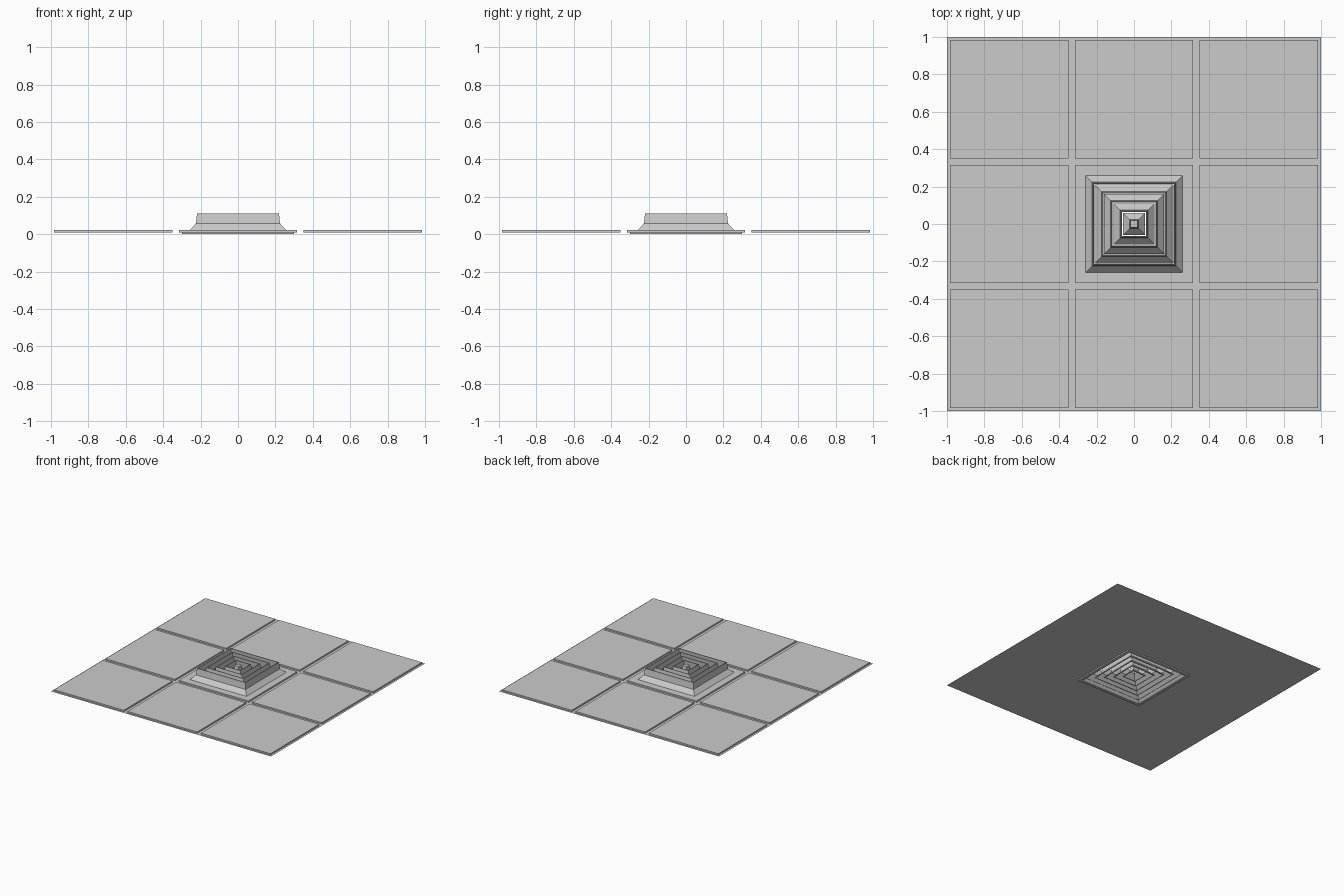
import bpy, bmesh

if "Cube" in bpy.data.objects:
    bpy.data.objects.remove(bpy.data.objects["Cube"])

PITCH = 2 / 3        # ceiling grid module
HALF_BAR = 0.0167    # half width of a grid bar
Z0, Z1 = 0.010, 0.022


def finish(name, bm):
    bmesh.ops.recalc_face_normals(bm, faces=bm.faces[:])
    mesh = bpy.data.meshes.new(name)
    bm.to_mesh(mesh)
    bm.free()
    ob = bpy.data.objects.new(name, mesh)
    bpy.context.collection.objects.link(ob)
    return ob


def square_ring(name, profile, cap=False):
    """Sweep a closed (radius, z) profile around a square with mitred corners."""
    bm = bmesh.new()
    corners = [(1, 1), (-1, 1), (-1, -1), (1, -1)]
    loops = [[bm.verts.new((sx * r, sy * r, z)) for sx, sy in corners]
             for r, z in profile]
    n = len(loops)
    for i in range(n):
        a, b = loops[i], loops[(i + 1) % n]
        for k in range(4):
            m = (k + 1) % 4
            bm.faces.new((a[k], a[m], b[m], b[k]))
    if cap:
        bm.faces.new(loops[n // 2 - 1])
    return finish(name, bm)


def box(name, x, y, w, d):
    bm = bmesh.new()
    bmesh.ops.create_cube(bm, size=1)
    for v in bm.verts:
        v.co = (x + v.co.x * w, y + v.co.y * d, (Z0 + Z1) / 2 + v.co.z * (Z1 - Z0))
    return finish(name, bm)


def strip(bm, x0, x1, y0, y1):
    bm.faces.new([bm.verts.new((x, y, Z0)) for x, y in
                  ((x0, y0), (x1, y0), (x1, y1), (x0, y1))])


# eight ceiling panels around the centre opening
size = PITCH - 2 * HALF_BAR
for i in (-1, 0, 1):
    for j in (-1, 0, 1):
        if i or j:
            box("ceiling_panel", i * PITCH, j * PITCH, size, size)

# flat suspension grid: full-length bars one way, short bars between them
bars = [(-1, -1 + HALF_BAR), (-1 / 3 - HALF_BAR, -1 / 3 + HALF_BAR),
        (1 / 3 - HALF_BAR, 1 / 3 + HALF_BAR), (1 - HALF_BAR, 1)]
bm = bmesh.new()
for a, b in bars:
    strip(bm, a, b, -1, 1)
    for left, right in zip(bars, bars[1:]):
        strip(bm, left[1], right[0], a, b)
finish("grid_bars", bm)

# vent flange resting on the grid and the trim hanging below it
edge = 1 / 3 - HALF_BAR
square_ring("vent_flange", [(edge, Z0), (edge, Z1), (0.258, Z1), (0.266, Z0)])
square_ring("vent_trim", [(0.30, 0.0), (0.30, Z0), (0.266, Z0), (0.276, 0.0)])

# nested louvres: flared skirt below, nearly vertical neck above
T = 0.005
for k in range(5):
    o = 0.05 * k
    outer = [(0.26 - o, 0.02), (0.225 - o, 0.057), (0.219 - o, 0.11)]
    inner = [(0.219 - o - T, 0.11), (0.225 - o - T, 0.055), (0.26 - o - T, 0.018)]
    square_ring("vent_louvre" if k < 4 else "vent_centre_cone",
                outer + inner, cap=(k == 4))
